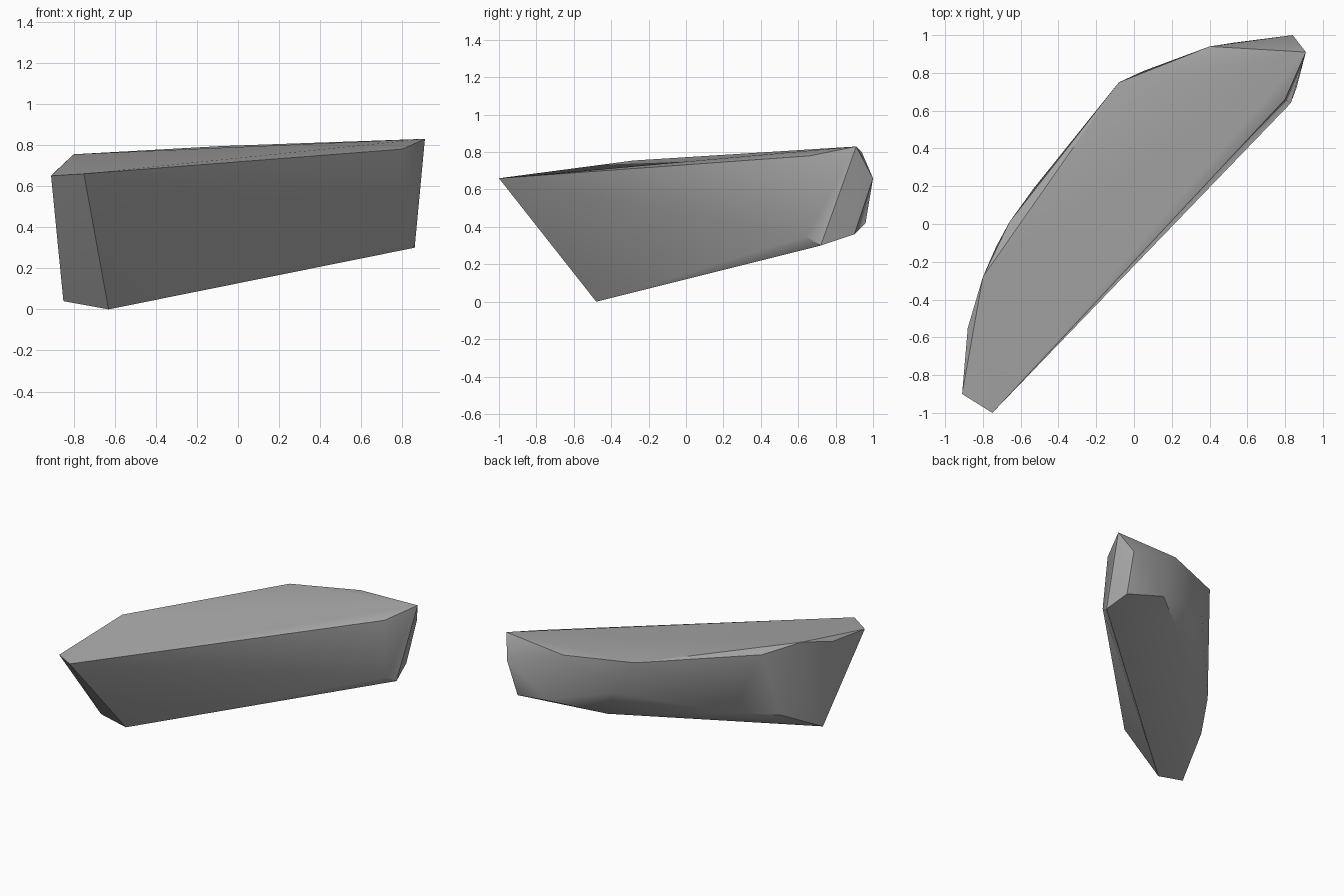
import bpy
import bmesh
import math

# Remove the default cube
default_cube = bpy.data.objects.get("Cube")
if default_cube:
    bpy.data.objects.remove(default_cube, do_unlink=True)


def make_material(name, color):
    material = bpy.data.materials.new(name)
    material.use_nodes = True
    material.diffuse_color = color
    shader = material.node_tree.nodes["Principled BSDF"]
    shader.inputs["Base Color"].default_value = color
    return material


def make_hull(name, points, material):
    """Wrap a chiselled stone skin around the given corner points."""
    bm = bmesh.new()
    for point in points:
        bm.verts.new(point)
    hull = bmesh.ops.convex_hull(bm, input=bm.verts)
    loose = {g for g in hull["geom_interior"] + hull["geom_unused"]
             if isinstance(g, bmesh.types.BMVert)}
    bmesh.ops.delete(bm, geom=list(loose), context="VERTS")
    bmesh.ops.recalc_face_normals(bm, faces=bm.faces)
    mesh = bpy.data.meshes.new(name)
    bm.to_mesh(mesh)
    bm.free()
    mesh.materials.append(material)
    rock = bpy.data.objects.new(name, mesh)
    bpy.context.collection.objects.link(rock)
    return rock


# Rim of the sloping upper face, from the narrow end round to the broad end
upper_rim = [
    (-0.91, -0.90, 0.65), (-0.75, -1.0, 0.66), (0.80, 0.66, 0.78),
    (0.91, 0.91, 0.83), (0.40, 0.94, 0.80), (-0.08, 0.75, 0.795),
    (-0.66, 0.01, 0.73), (-0.80, -0.28, 0.755), (-0.88, -0.55, 0.68),
]

# Bulging corners of the back wall and the blunt broad end
side_bulge = [
    (0.84, 1.0, 0.66), (0.53, 0.96, 0.42), (0.05, 0.81, 0.55),
    (-0.53, 0.19, 0.31), (-0.73, -0.12, 0.23), (0.83, 0.64, 0.35),
]

# Keel of the underside
underside = [
    (-0.63, -0.48, 0.0), (-0.85, -0.47, 0.04), (0.86, 0.72, 0.30),
    (0.82, 0.90, 0.36), (0.17, 0.72, 0.32),
]

stone_grey = make_material("stone grey", (0.4, 0.4, 0.4, 1.0))
rock = make_hull("rock_slab", upper_rim + side_bulge + underside, stone_grey)

# Soft shading over shallow creases, crisp main edges
bpy.ops.object.select_all(action="DESELECT")
rock.select_set(True)
bpy.context.view_layer.objects.active = rock
bpy.ops.object.shade_smooth_by_angle(angle=math.radians(30))
